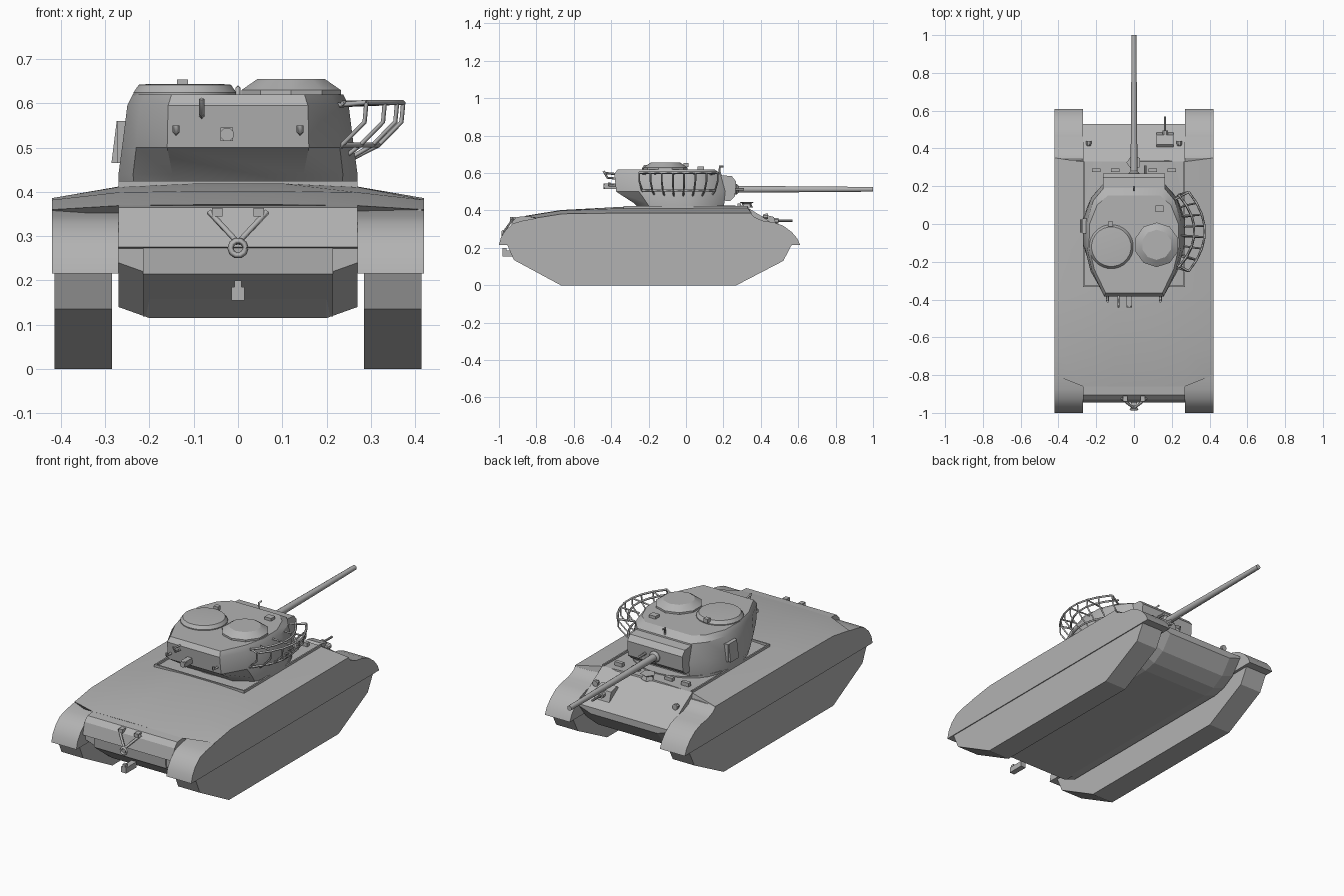
import bpy, bmesh, math
from mathutils import Vector

paint = bpy.data.materials.new("grey_paint")
paint.diffuse_color = (0.45, 0.45, 0.45, 1)


def finish(name, bm, smooth=None):
    bmesh.ops.recalc_face_normals(bm, faces=bm.faces)
    me = bpy.data.meshes.new(name)
    bm.to_mesh(me)
    bm.free()
    ob = bpy.data.objects.new(name, me)
    bpy.context.collection.objects.link(ob)
    me.materials.append(paint)
    if smooth:
        bpy.ops.object.select_all(action='DESELECT')
        ob.select_set(True)
        bpy.context.view_layer.objects.active = ob
        bpy.ops.object.shade_smooth_by_angle(angle=math.radians(smooth))
    return ob


def loft(name, rings, smooth=None):
    """Skin closed rings of equal length and cap both ends."""
    bm = bmesh.new()
    vs = [[bm.verts.new(p) for p in r] for r in rings]
    n = len(vs[0])
    for a, b in zip(vs, vs[1:]):
        for i in range(n):
            bm.faces.new((a[i], a[(i + 1) % n], b[(i + 1) % n], b[i]))
    bm.faces.new(vs[0])
    bm.faces.new(vs[-1])
    return finish(name, bm, smooth)


def prism(name, yz, x0, x1, smooth=None):
    return loft(name, [[(x, y, z) for y, z in yz] for x in (x0, x1)], smooth)


def box(name, c, s):
    x, y, z = (v / 2 for v in s)
    return loft(name, [[(c[0] + i * x, c[1] + j * y, c[2] + k * z)
                        for i, j in ((-1, -1), (1, -1), (1, 1), (-1, 1))] for k in (-1, 1)])


def lathe(name, c, prof, n, axis='Z'):
    """Stack of circles (radius, offset) along z or y."""
    rings = []
    for r, h in prof:
        ring = []
        for i in range(n):
            a = math.tau * (i + 0.5) / n
            u, v = r * math.cos(a), r * math.sin(a)
            ring.append(Vector(c) + Vector((u, v, h) if axis == 'Z' else (u, h, v)))
        rings.append(ring)
    return loft(name, rings, 30)


def rods(name, paths, r):
    """Several thin bars in one object."""
    cu = bpy.data.curves.new(name, 'CURVE')
    cu.dimensions = '3D'
    cu.bevel_depth, cu.bevel_resolution, cu.use_fill_caps = r, 0, True
    for pts in paths:
        sp = cu.splines.new('POLY')
        sp.points.add(len(pts) - 1)
        for p, q in zip(sp.points, pts):
            p.co = (*q, 1)
    ob = bpy.data.objects.new(name, cu)
    bpy.context.collection.objects.link(ob)
    cu.materials.append(paint)
    bpy.ops.object.select_all(action='DESELECT')
    ob.select_set(True)
    bpy.context.view_layer.objects.active = ob
    bpy.ops.object.convert(target='MESH')


# Central hull: chamfered belly, sloped glacis and rear plate
def hull_ring(y, top, bottom):
    half = [(0.2, bottom), (0.27, bottom + 0.025), (0.27, top)]
    return [(x, y, z) for x, z in half] + [(-x, y, z) for x, z in half[::-1]]


loft("hull", [hull_ring(*s) for s in (
    (-0.92, 0.34, 0.215), (-0.80, 0.37, 0.115), (-0.45, 0.405, 0.115), (0.33, 0.415, 0.115),
    (0.40, 0.372, 0.13), (0.47, 0.325, 0.17), (0.53, 0.285, 0.25))])
prism("rear_plate", [(-0.83, 0.372), (-0.905, 0.365), (-0.93, 0.34), (-0.945, 0.275),
                     (-0.90, 0.27), (-0.83, 0.27)], -0.27, 0.27)
prism("rear_lower_plate", [(-0.90, 0.28), (-0.93, 0.275), (-0.925, 0.215), (-0.80, 0.118),
                           (-0.75, 0.118)], -0.215, 0.215)


# Deck with sloping sponson tops
def deck_ring(y_edge, y_mid, edge, mid, centre):
    half = [(0.42, y_edge, edge), (0.27, y_mid, mid), (0.1, y_mid, centre)]
    low = 0.335
    return ([(0.42, y_edge, low)] + half + [(-x, y, z) for x, y, z in half[::-1]]
            + [(-0.42, y_edge, low)])


loft("deck", [deck_ring(*s) for s in (
    (-0.80, -0.86, 0.360, 0.369, 0.371), (-0.66, -0.67, 0.382, 0.399, 0.402),
    (-0.35, -0.35, 0.386, 0.411, 0.419), (0.20, 0.20, 0.386, 0.412, 0.421),
    (0.35, 0.33, 0.386, 0.412, 0.421))], 25)

# Track units and end fenders
track = [(-0.67, 0), (0.27, 0), (0.52, 0.13), (0.57, 0.225), (0.52, 0.30), (0.35, 0.36),
         (-0.80, 0.36), (-0.96, 0.225), (-0.92, 0.135)]
front_fender = [(0.30, 0.216), (0.61, 0.216), (0.595, 0.25), (0.565, 0.285), (0.52, 0.318),
                (0.47, 0.336), (0.41, 0.345), (0.365, 0.365), (0.345, 0.386), (0.30, 0.386)]
rear_fender = [(-0.75, 0.216), (-1.0, 0.216), (-0.99, 0.255), (-0.965, 0.295),
               (-0.925, 0.33), (-0.875, 0.345), (-0.80, 0.358), (-0.75, 0.36)]
for s, side in ((1, "right"), (-1, "left")):
    prism(side + "_track", track, s * 0.285, s * 0.415)
    prism(side + "_side_skirt", [(-0.80, 0.216), (0.35, 0.216), (0.35, 0.37), (-0.80, 0.36)],
          s * 0.27, s * 0.42)
    prism(side + "_front_fender", front_fender, s * 0.27, s * 0.42, 30)
    prism(side + "_rear_fender", rear_fender, s * 0.27, s * 0.42, 30)
    # headlight, deck hatches and edge strips
    lathe(side + "_headlight", (s * 0.24, 0.425, 0.368), [(0.01, -0.012), (0.016, 0), (0.016, 0.014)], 8, 'Y')
    for x in (0.1, 0.2):
        box(side + "_periscope", (s * x, 0.285, 0.428), (0.045, 0.02, 0.02))
    box(side + "_deck_strip", (s * 0.266, 0, 0.417), (0.008, 0.66, 0.014))
box("rear_deck_strip", (0, -0.33, 0.418), (0.54, 0.008, 0.014))

# Bow machine gun housing, gun and front details
prism("bow_gun_housing", [(0.40, 0.36), (0.42, 0.378), (0.47, 0.365), (0.49, 0.30), (0.42, 0.30)],
      0.12, 0.21)
lathe("bow_gun", (0.165, 0.47, 0.345), [(0.016, 0), (0.016, 0.025), (0.006, 0.026), (0.006, 0.10)], 8, 'Y')
lathe("gun_rest", (0, 0.325, 0.415), [(0.035, 0), (0.025, 0.02), (0.04, 0.03)], 5)


# Turret shell
def turret_ring(z, half):
    return [(x, y, z) for x, y in half] + [(-x, y, z) for x, y in half[::-1]]


low = [(0.16, 0.20), (0.225, 0.14), (0.27, 0.02), (0.27, -0.10), (0.235, -0.19), (0.145, -0.25)]
skirt = [(0.163, 0.205), (0.227, 0.14), (0.27, 0.02), (0.27, -0.11), (0.237, -0.21), (0.148, -0.28)]
mid = [(0.165, 0.21), (0.225, 0.14), (0.262, 0.02), (0.262, -0.12), (0.23, -0.25), (0.16, -0.373)]
high = [(0.16, 0.19), (0.215, 0.125), (0.25, 0.01), (0.25, -0.12), (0.222, -0.25), (0.158, -0.383)]
roof = [(0.14, 0.15), (0.195, 0.10), (0.235, 0.0), (0.238, -0.12), (0.21, -0.24), (0.15, -0.365)]
loft("turret", [turret_ring(z, h) for z, h in (
    (0.41, low), (0.44, skirt), (0.50, mid), (0.595, high), (0.62, roof))], 32)
lathe("turret_ring", (0, 0, 0.415), [(0.265, 0), (0.265, 0.012)], 32)

# Cupola, loader hatch and roof fittings
lathe("round_cupola", (-0.12, -0.12, 0.61), [(0.117, 0), (0.117, 0.015), (0.105, 0.032), (0.08, 0.034)], 24)
lathe("faceted_hatch", (0.12, -0.11, 0.61), [(0.118, 0), (0.118, 0.02), (0.08, 0.045)], 10)
box("cupola_sight", (-0.125, 0.0, 0.643), (0.025, 0.025, 0.022))
box("roof_periscope", (0.135, 0.08, 0.624), (0.04, 0.035, 0.022))
rods("roof_sight", [[(0, 0.18, 0.60), (0, 0.18, 0.635), (0, 0.2, 0.635)]], 0.006)

# Mantlet and main gun
prism("mantlet", [(0.17, 0.455), (0.235, 0.45), (0.262, 0.475), (0.268, 0.555),
                  (0.245, 0.583), (0.17, 0.59)], -0.165, 0.165)
lathe("main_gun", (0, 0.22, 0.513), [(0.03, 0), (0.03, 0.05), (0.019, 0.06), (0.017, 0.3),
                                     (0.013, 0.78)], 12, 'Y')
lathe("coaxial_gun", (0.06, 0.25, 0.513), [(0.008, 0), (0.008, 0.06)], 8, 'Y')

# Side port on the left of the turret
prism("side_port", [(-0.05, 0.465), (0.03, 0.465), (0.03, 0.56), (-0.05, 0.56)], -0.24, -0.272)
loft("port_cover", [[(x0, y, 0.465), (x0 + 0.012, y, 0.56), (x0 + 0.04, y, 0.56), (x0 + 0.04, y, 0.465)]
                    for x0, y in ((-0.286, -0.045), (-0.286, 0.025))])

# Rear turret fittings
for x in (-0.14, 0.14):
    rods("turret_hook", [[(x, -0.37, 0.535), (x, -0.41, 0.535), (x, -0.41, 0.55)]], 0.008)
box("rear_bracket", (-0.025, -0.40, 0.53), (0.028, 0.07, 0.03))
lathe("bracket_cap", (-0.025, -0.43, 0.53), [(0.016, -0.012), (0.016, 0.012)], 8, 'Y')
rods("gun_clamp", [[(-0.082, -0.37, 0.57), (-0.082, -0.42, 0.575), (-0.082, -0.44, 0.61)],
                   [(-0.082, -0.38, 0.595), (-0.082, -0.435, 0.60)]], 0.006)

# Curved stowage rack on the right of the turret
outer, middle, ribs = [], [], []
for i in range(8):
    t = i / 7 * 2 - 1
    y = -0.04 + 0.21 * t
    x = 0.375 - 0.085 * t * t
    wall = 0.255 - 0.035 * t * t
    outer.append((x, y, 0.602))
    middle.append((x - 0.055, -0.04 + 0.195 * t, 0.506))
    ribs.append([(x, y, 0.602), (x - 0.004, y, 0.558), (x - 0.055, -0.04 + 0.195 * t, 0.506),
                 (wall - 0.01, -0.04 + 0.17 * t, 0.468)])
ends = [[outer[i], (0.215, -0.04 + k * 0.17, 0.595)] for i, k in ((0, -1), (-1, 1))]
inner = [[(p[0] - 0.055, p[1] * 0.92, 0.600) for p in outer]]
spokes = [[p, (0.25, p[1] * 0.85, 0.597)] for p in outer[1:-1:2]]
rods("stowage_rack_rails", [outer, middle] + inner + ends, 0.006)
rods("stowage_rack_ribs", ribs + spokes, 0.005)

# Gun travel lock and tow hook at the rear
rods("travel_lock", [[(s * 0.065, -0.925, 0.355), (0, -0.975, 0.285)] for s in (-1, 1)], 0.007)
loop = [(0.017 * math.cos(a * math.tau / 10), -0.98, 0.273 + 0.017 * math.sin(a * math.tau / 10))
        for a in range(11)]
rods("travel_lock_ring", [loop], 0.007)
for s in (-1, 1):
    box("travel_lock_hinge", (s * 0.047, -0.925, 0.354), (0.024, 0.03, 0.02))
box("tow_hook", (0, -0.935, 0.17), (0.03, 0.09, 0.03))
box("tow_hook_tip", (0, -0.97, 0.185), (0.016, 0.02, 0.03))
